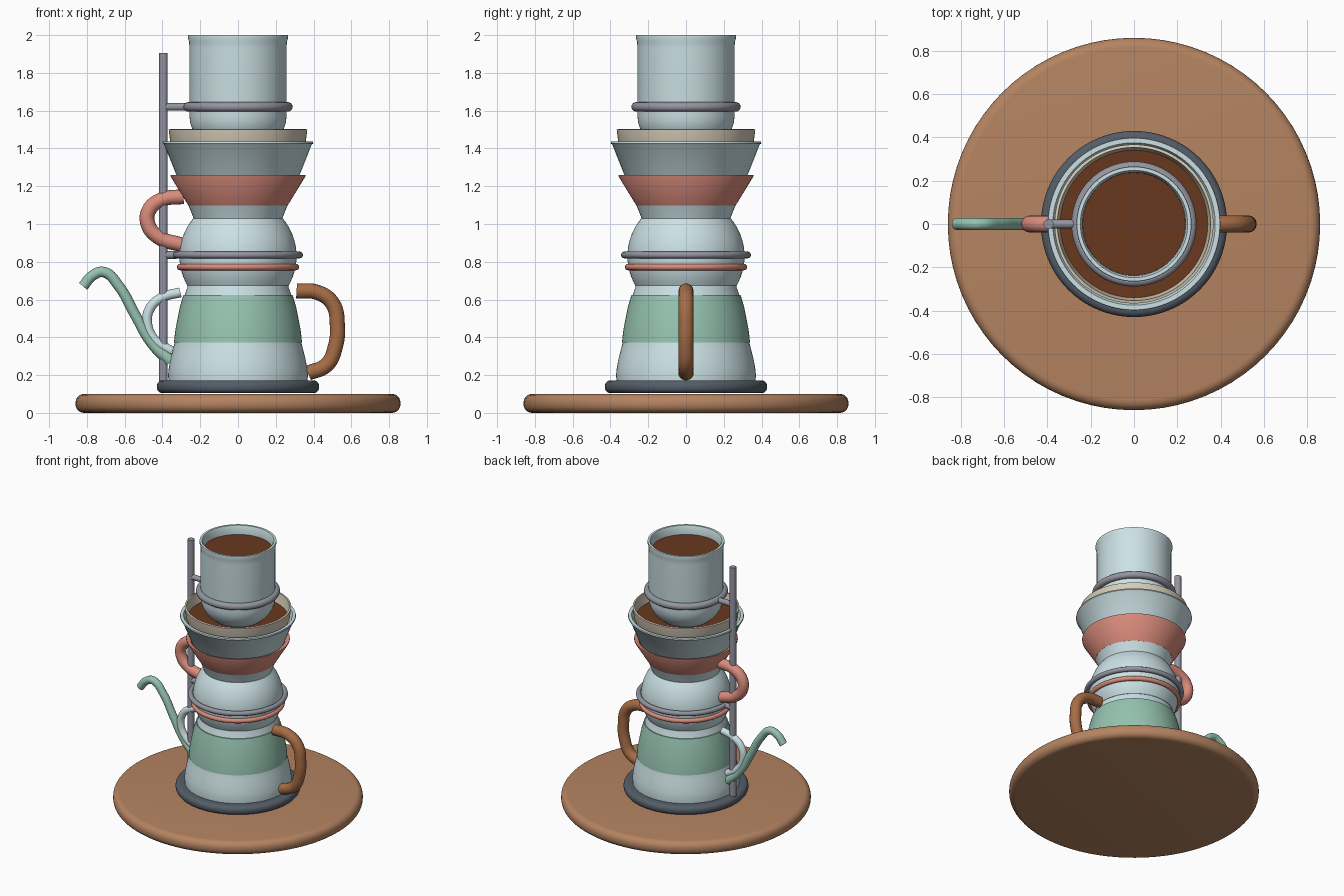
import bpy, bmesh, math
from mathutils import Vector, Matrix

if "Cube" in bpy.data.objects:
    bpy.data.objects.remove(bpy.data.objects["Cube"])


def material(name, rgb):
    m = bpy.data.materials.new(name)
    m.diffuse_color = (*rgb, 1)
    m.use_nodes = True
    m.node_tree.nodes["Principled BSDF"].inputs["Base Color"].default_value = m.diffuse_color
    return m


GLASS = material("glass", (0.60, 0.75, 0.78))
WOOD = material("pale_wood", (0.46, 0.23, 0.12))
BROWN = material("brown_wood", (0.38, 0.15, 0.06))
GREEN = material("green_enamel", (0.30, 0.54, 0.43))
CORAL = material("coral", (0.70, 0.26, 0.20))
SLATE = material("slate", (0.09, 0.11, 0.14))
METAL = material("metal", (0.30, 0.30, 0.36))
PAPER = material("paper", (0.68, 0.61, 0.48))
COFFEE = material("coffee", (0.14, 0.04, 0.013))


def finish(ob, mat, angle=35):
    ob.data.materials.append(mat)
    bpy.ops.object.select_all(action='DESELECT')
    ob.select_set(True)
    bpy.context.view_layer.objects.active = ob
    bpy.ops.object.shade_smooth_by_angle(angle=math.radians(angle))


def lathe(name, profile, mat, closed=False, segments=80):
    """Revolve (radius, z) points about the z axis."""
    bm = bmesh.new()
    pts = list(profile) + ([profile[0]] if closed else [])
    vs = [bm.verts.new((r, 0, z)) for r, z in pts]
    edges = [bm.edges.new(p) for p in zip(vs, vs[1:])]
    bmesh.ops.spin(bm, geom=vs + edges, cent=(0, 0, 0), axis=(0, 0, 1),
                   angle=math.tau, steps=segments, use_duplicate=False)
    bmesh.ops.remove_doubles(bm, verts=bm.verts[:], dist=1e-5)
    bmesh.ops.recalc_face_normals(bm, faces=bm.faces[:])
    me = bpy.data.meshes.new(name)
    bm.to_mesh(me)
    bm.free()
    ob = bpy.data.objects.new(name, me)
    bpy.context.collection.objects.link(ob)
    finish(ob, mat)
    return ob


def disc(name, r, z0, z1, mat, bevel):
    """Solid disc with a rounded rim."""
    steps = [math.radians(a) for a in range(0, 91, 15)]
    low = [(r - bevel + bevel * math.sin(a), z0 + bevel - bevel * math.cos(a)) for a in steps]
    high = [(r - bevel + bevel * math.cos(a), z1 - bevel + bevel * math.sin(a)) for a in steps]
    return lathe(name, [(0, z0)] + low + high + [(0, z1)], mat)


def ring(name, r, z, minor, mat):
    bpy.ops.mesh.primitive_torus_add(major_radius=r, minor_radius=minor, location=(0, 0, z),
                                     major_segments=80, minor_segments=16)
    ob = bpy.context.object
    ob.name = name
    finish(ob, mat)


def rod(name, a, b, r, mat):
    a, b = Vector(a), Vector(b)
    bpy.ops.mesh.primitive_cylinder_add(vertices=24, radius=r, depth=(b - a).length,
                                        location=(a + b) / 2,
                                        rotation=(b - a).to_track_quat('Z', 'Y').to_euler())
    ob = bpy.context.object
    ob.name = name
    finish(ob, mat)


def tube(name, path, radius, mat, start_scale=1.0):
    """Round tube through (x, z) points in the y = 0 plane."""
    cu = bpy.data.curves.new(name, 'CURVE')
    cu.dimensions = '3D'
    cu.bevel_depth = radius
    cu.bevel_resolution = 6
    cu.use_fill_caps = True
    cu.resolution_u = 10
    sp = cu.splines.new('BEZIER')
    sp.bezier_points.add(len(path) - 1)
    for i, (p, (x, z)) in enumerate(zip(sp.bezier_points, path)):
        p.co = (x, 0, z)
        p.handle_left_type = p.handle_right_type = 'AUTO'
        p.radius = start_scale if i == 0 else 1
    ob = bpy.data.objects.new(name, cu)
    bpy.context.collection.objects.link(ob)
    bpy.ops.object.select_all(action='DESELECT')
    ob.select_set(True)
    bpy.context.view_layer.objects.active = ob
    bpy.ops.object.convert(target='MESH')
    finish(bpy.context.object, mat)


# round wooden tray and dark foot plate
disc("wooden_tray", 0.86, 0.0, 0.10, WOOD, 0.045)
disc("foot_plate", 0.43, 0.105, 0.172, SLATE, 0.03)

# carafe with its enamel band
lathe("carafe", [(0, 0.165), (0.368, 0.165), (0.37, 0.20), (0.366, 0.24), (0.356, 0.29),
                 (0.344, 0.34), (0.335, 0.375), (0.328, 0.43), (0.318, 0.49), (0.303, 0.56),
                 (0.283, 0.62), (0.27, 0.66), (0.262, 0.69), (0, 0.69)], GLASS)
lathe("enamel_band", [(0.339, 0.372), (0.333, 0.43), (0.322, 0.49), (0.308, 0.56), (0.289, 0.625),
                      (0.275, 0.625), (0.30, 0.55), (0.325, 0.40), (0.33, 0.372)], GREEN, True)

# glass globe above the carafe: sphere cut at both ends
globe = [(0.31 * math.cos(math.radians(a)), 0.83 + 0.31 * math.sin(math.radians(a)))
         for a in range(-30, 41, 5)]
lathe("globe", [(0, globe[0][1])] + globe + [(0, globe[-1][1])], GLASS)
ring("coral_ring", 0.307, 0.772, 0.017, CORAL)

# dripper cone, coral collar, paper filter and wet grounds
lathe("dripper_cone", [(0.234, 1.028), (0.39, 1.42), (0.399, 1.427), (0.397, 1.436),
                       (0.375, 1.436), (0.215, 1.04)], GLASS, True)
lathe("coral_collar", [(0.263, 1.098), (0.357, 1.252), (0.357, 1.26), (0.343, 1.26),
                       (0.325, 1.25), (0.258, 1.10)], CORAL, True)
lathe("paper_filter", [(0.24, 1.13), (0.357, 1.42), (0.367, 1.50), (0.354, 1.503),
                       (0.34, 1.42), (0.225, 1.13)], PAPER, True)
lathe("wet_grounds", [(0, 1.415), (0.342, 1.425), (0.325, 1.38), (0, 1.38)], COFFEE)

# top vessel with a rounded bottom, filled with coffee
bowl = [(0.257 * math.sin(math.radians(a)), 1.57 - 0.20 * math.cos(math.radians(a)))
        for a in range(0, 91, 9)]
inner = [(0.237 * math.cos(math.radians(a)), 1.57 - 0.18 * math.sin(math.radians(a)))
         for a in range(0, 91, 9)]
lathe("top_vessel", bowl + [(0.257, 1.93), (0.259, 1.965), (0.266, 1.99), (0.264, 2.0),
                            (0.248, 2.0), (0.239, 1.975), (0.237, 1.93)] + inner, GLASS)
lathe("coffee_fill", [(0, 1.935), (0.238, 1.935), (0.238, 1.91), (0, 1.91)], COFFEE)

# stand: pole with two ring clamps
PX = -0.395
rod("stand_pole", (PX, 0, 0.16), (PX, 0, 1.905), 0.023, METAL)
for label, r, z, minor in (("lower", 0.326, 0.836, 0.018), ("upper", 0.264, 1.62, 0.025)):
    ring(label + "_clamp_ring", r, z, minor, METAL)
    rod(label + "_clamp_arm", (PX + 0.01, 0, z), (-r, 0, z), 0.02, METAL)

# handles and gooseneck spout
tube("wooden_handle", [(0.31, 0.645), (0.42, 0.638), (0.50, 0.58), (0.526, 0.46), (0.515, 0.35),
                       (0.47, 0.255), (0.37, 0.21)], 0.04, BROWN)
tube("glass_handle", [(-0.305, 0.638), (-0.40, 0.612), (-0.465, 0.555), (-0.48, 0.47),
                      (-0.44, 0.385), (-0.35, 0.325)], 0.026, GLASS)
tube("coral_handle", [(-0.29, 1.145), (-0.40, 1.13), (-0.47, 1.075), (-0.477, 1.0),
                      (-0.42, 0.93), (-0.30, 0.89)], 0.039, CORAL)
tube("gooseneck_spout", [(-0.355, 0.275), (-0.45, 0.36), (-0.545, 0.52), (-0.63, 0.67),
                         (-0.71, 0.745), (-0.77, 0.727), (-0.82, 0.67)], 0.028, GREEN, 1.25)
